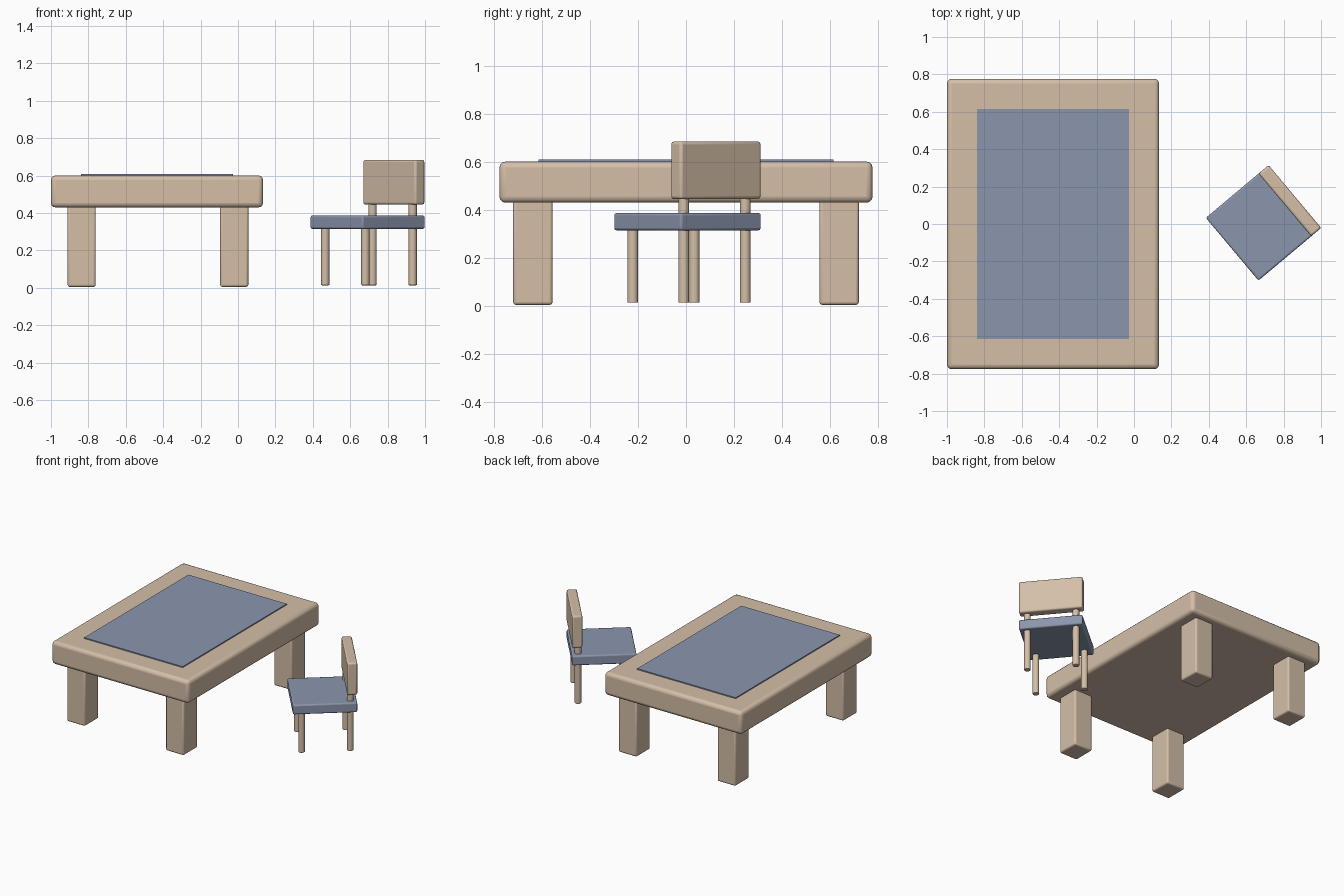
import bpy
from math import radians
from mathutils import Matrix, Vector

if "Cube" in bpy.data.objects:
    bpy.data.objects.remove(bpy.data.objects["Cube"])


def material(name, color):
    m = bpy.data.materials.new(name)
    m.diffuse_color = color
    m.use_nodes = True
    m.node_tree.nodes["Principled BSDF"].inputs["Base Color"].default_value = m.diffuse_color
    return m


WOOD = material("wood", (0.66, 0.52, 0.39, 1))
BLUE = material("blue_grey", (0.26, 0.30, 0.42, 1))
CHAIR = Matrix.Translation((0.6925, 0.006, 0)) @ Matrix.Rotation(radians(40), 4, 'Z')


def finish(ob, name, mat, bevel, frame):
    ob.name = name
    ob.data.materials.append(mat)
    if bevel:
        mod = ob.modifiers.new("bevel", 'BEVEL')
        mod.width, mod.segments = bevel, 3
        mod.limit_method = 'ANGLE'
        mod.angle_limit = radians(40)
    bpy.ops.object.shade_smooth_by_angle(angle=radians(35))
    ob.matrix_world = frame @ ob.matrix_world
    return ob


def box(name, x, y, z, mat, bevel=0.0, frame=Matrix()):
    bpy.ops.mesh.primitive_cube_add(size=1)
    ob = bpy.context.object
    size = [b - a for a, b in (x, y, z)]
    mid = [(a + b) / 2 for a, b in (x, y, z)]
    ob.data.transform(Matrix.Translation(mid) @ Matrix.Diagonal(Vector((*size, 1))))
    return finish(ob, name, mat, bevel, frame)


def post(name, x, y, z0, z1):
    bpy.ops.mesh.primitive_cylinder_add(vertices=16, radius=0.0225, depth=z1 - z0)
    ob = bpy.context.object
    ob.data.transform(Matrix.Translation((x, y, (z0 + z1) / 2)))
    return finish(ob, name, WOOD, 0.004, CHAIR)


# Table: thick rounded top, inset pad, four square legs
box("table_top", (-1, 0.134), (-0.776, 0.776), (0.43, 0.601), WOOD, 0.025)
box("table_pad", (-0.84, -0.027), (-0.614, 0.614), (0.59, 0.609), BLUE)
for xn, x in (("left", -0.836), ("right", -0.02)):
    for yn, y in (("front", -0.637), ("back", 0.637)):
        box(f"table_leg_{yn}_{xn}", (x - 0.075, x + 0.075), (y - 0.082, y + 0.082),
            (0.005, 0.44), WOOD, 0.012)

# Chair: local +x is the backrest side, turned 40 degrees
box("chair_seat", (-0.219, 0.219), (-0.219, 0.219), (0.315, 0.387), BLUE, 0.01, CHAIR)
box("chair_backrest", (0.149, 0.219), (-0.219, 0.219), (0.445, 0.685), WOOD, 0.012, CHAIR)
for side, y in (("left", 0.167), ("right", -0.167)):
    post(f"chair_front_leg_{side}", -0.155, y, 0.014, 0.33)
    post(f"chair_back_leg_{side}", 0.175, y, 0.014, 0.46)
